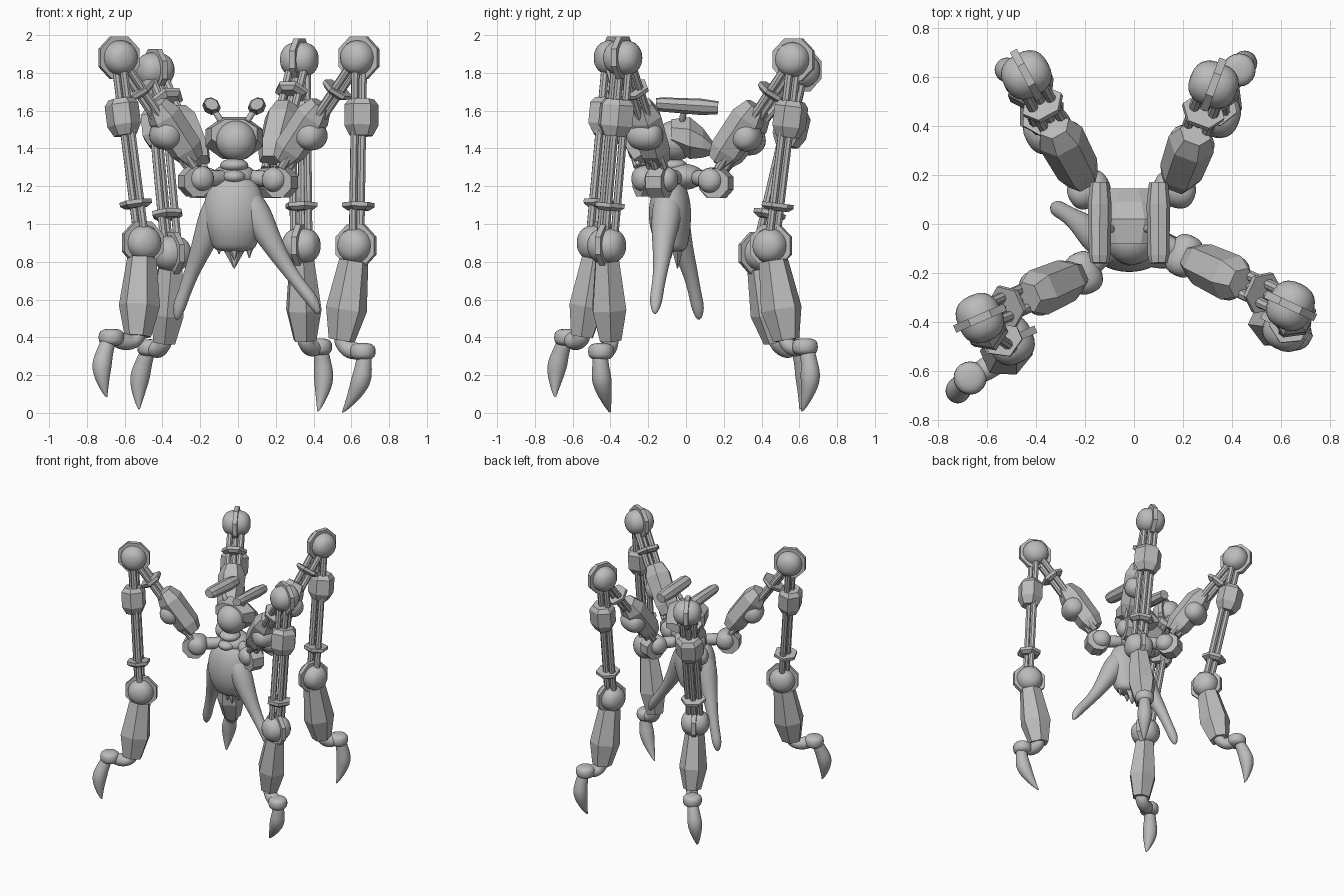
import bpy, bmesh, math
from mathutils import Vector, Matrix

cube = bpy.data.objects.get("Cube")
if cube:
    bpy.data.objects.remove(cube)

grey = bpy.data.materials.new("plain_grey")
grey.use_nodes = True
GREY = (0.5, 0.5, 0.5, 1)
grey.diffuse_color = GREY
grey.node_tree.nodes["Principled BSDF"].inputs["Base Color"].default_value = GREY
UP = Vector((0, 0, 1))


def frame(origin, axis, side):
    """Local z runs along axis, local x close to side."""
    z = axis.normalized()
    y = z.cross(side).normalized()
    x = y.cross(z)
    m = Matrix((x, y, z)).transposed().to_4x4()
    m.translation = origin
    return m


def skin(name, rings, smooth=False, subdivide=0):
    """Bridge rings of points and cap both ends."""
    bm = bmesh.new()
    rows = [[bm.verts.new(p) for p in ring] for ring in rings]
    n = len(rows[0])
    for a, b in zip(rows, rows[1:]):
        for i in range(n):
            j = (i + 1) % n
            bm.faces.new((a[i], a[j], b[j], b[i]))
    bm.faces.new(rows[0])
    bm.faces.new(rows[-1])
    bmesh.ops.recalc_face_normals(bm, faces=bm.faces)
    me = bpy.data.meshes.new(name)
    bm.to_mesh(me)
    bm.free()
    me.materials.append(grey)
    for p in me.polygons:
        p.use_smooth = smooth
    ob = bpy.data.objects.new(name, me)
    bpy.context.collection.objects.link(ob)
    if subdivide:
        mod = ob.modifiers.new("Smooth", "SUBSURF")
        mod.levels = mod.render_levels = subdivide


def loft(name, m, sections, n=6, turn=0.0, smooth=False, subdivide=0):
    """Sections are (z, half_x, half_y, shift_y)."""
    angles = [turn + math.tau * i / n for i in range(n)]
    rings = [[m @ Vector((rx * math.cos(a), ry * math.sin(a) + dy, z)) for a in angles]
             for z, rx, ry, dy in sections]
    skin(name, rings, smooth, subdivide)


def tube(name, points, radii, subdivide=2):
    pts = [Vector(p) for p in points]
    rings = []
    for i, p in enumerate(pts):
        t = pts[min(i + 1, len(pts) - 1)] - pts[max(i - 1, 0)]
        side = Vector((0, 1, 0)) if abs(t.normalized().y) < 0.8 else Vector((1, 0, 0))
        m = frame(p, t, side)
        rings.append([m @ Vector((radii[i] * math.cos(math.tau * k / 8),
                                  radii[i] * math.sin(math.tau * k / 8), 0)) for k in range(8)])
    skin(name, rings, True, subdivide)


def rod(name, a, b, r):
    m = frame(a, b - a, Vector((0.3, 1, 0.2)))
    loft(name, m, [(0, r, r, 0), ((b - a).length, r, r, 0)], 8)


def ball(name, p, r, axis, half, power=1.0):
    """Ball of the given half length; a power below 1 makes it barrel shaped."""
    side = Vector((1, 0, 0)) if abs(axis.x) < 0.8 else Vector((0, 1, 0))
    sections = []
    for i in range(13):
        a = math.pi * (i / 12 - 0.5)
        z = math.copysign(abs(math.sin(a)) ** power, a) * half
        w = max(r * abs(math.cos(a)) ** power, 0.003)
        sections.append((z, w, w, 0))
    loft(name, frame(p, axis, side), sections, 20, 0, True)


def disc(name, p, axis, r, thick):
    m = frame(p, axis, UP)
    h = thick / 2
    loft(name, m, [(-h, r, r, 0), (h, r, r, 0)], 8, math.pi / 8)


def rod_bundle(name, a, b, side, out):
    for k, offset in enumerate((side * 0.041, side * -0.041, out * 0.025)):
        rod(f"{name}_{k + 1}", a + offset, b + offset, 0.022)


def collar(name, p, axis, side):
    loft(name, frame(p, axis, side),
         [(-0.018, 0.09, 0.085, 0), (0.004, 0.09, 0.085, 0), (0.022, 0.06, 0.06, 0)])


def leg(tag, hip, knee, ankle, shin_end, foot, tip):
    hip, knee, ankle, shin_end, foot, tip = map(Vector, (hip, knee, ankle, shin_end, foot, tip))
    out = Vector((knee.x - hip.x, knee.y - hip.y, 0)).normalized()
    side = UP.cross(out)

    # hip joint and its link to the hub
    tube(tag + "_hip_link", [(hip.x * 0.2, hip.y * 0.3, 1.25), (hip.x * 0.6, hip.y * 0.6, 1.24), hip],
         [0.05, 0.045, 0.055], 1)
    ball(tag + "_hip_ball", hip, 0.07, side, 0.088, 0.75)
    disc(tag + "_hip_plate", hip + out * 0.025 - UP * 0.015, side, 0.085, 0.09)

    # thigh: pod, ball, rods and collar
    thigh = knee - hip
    length = thigh.length
    m = frame(hip, thigh, side)
    inward = -0.03
    if m.col[1].to_3d().dot(out) < 0:
        inward = 0.03
    loft(tag + "_thigh_pod", m, [(length * 0.13, 0.068, 0.06, inward), (length * 0.22, 0.09, 0.09, inward),
                                 (length * 0.49, 0.098, 0.092, inward), (length * 0.59, 0.066, 0.06, inward)])
    ball(tag + "_thigh_ball", hip + thigh * 0.36 + out * 0.03, 0.078, side, 0.095, 0.8)
    rod_bundle(tag + "_thigh_rod", hip + thigh * 0.1, knee, side, out)
    collar(tag + "_thigh_collar", hip + thigh * 0.73, -thigh, side)

    # knee and ankle joints
    for name, p in (("knee", knee), ("ankle", ankle)):
        ball(f"{tag}_{name}_ball", p, 0.094, side, 0.1, 0.8)
        disc(f"{tag}_{name}_plate", p, side, 0.122, 0.032)

    # shank: rods, housing and collar
    shank = ankle - knee
    rod_bundle(tag + "_shank_rod", knee, ankle, side, out)
    m = frame(knee + out * 0.02, shank, side)
    loft(tag + "_shank_housing", m, [(0.22, 0.075, 0.065, 0), (0.25, 0.1, 0.088, 0),
                                     (0.36, 0.1, 0.088, 0), (0.415, 0.065, 0.06, 0)])
    collar(tag + "_shank_collar", knee + shank * 0.79 + out * 0.01, shank, side)

    # shin shell
    shin = shin_end - ankle
    d = shin.length
    loft(tag + "_shin", frame(ankle, shin, side),
         [(0.08, 0.07, 0.08, 0), (d * 0.68, 0.1, 0.112, 0), (d * 1.01, 0.064, 0.072, 0)])

    # foot and claw
    flow = Vector((foot.x - shin_end.x, foot.y - shin_end.y, 0)).normalized()
    dip = shin_end.lerp(foot, 0.35) - UP * 0.04
    tube(tag + "_foot_neck", [shin_end + UP * 0.04, shin_end - UP * 0.02, dip, foot],
         [0.05, 0.05, 0.055, 0.05])
    ball(tag + "_foot_ball", foot, 0.068, UP, 0.045, 0.7)
    base = foot + flow * 0.01
    tube(tag + "_claw", [base, base.lerp(tip, 0.22) + flow * 0.025, base.lerp(tip, 0.45) + flow * 0.045,
                         base.lerp(tip, 0.68) + flow * 0.04, tip + flow * 0.01, tip],
         [0.045, 0.046, 0.062, 0.046, 0.008, 0.003])


leg("front_left", (0.205, -0.13, 1.235), (0.64, -0.335, 1.88), (0.625, -0.42, 0.885),
    (0.55, -0.40, 0.39), (0.66, -0.45, 0.325), (0.55, -0.40, 0.005))
leg("front_right", (-0.205, -0.20, 1.24), (-0.63, -0.385, 1.88), (-0.505, -0.475, 0.90),
    (-0.53, -0.55, 0.41), (-0.67, -0.63, 0.40), (-0.69, -0.69, 0.085))
leg("back_left", (0.165, 0.14, 1.23), (0.325, 0.57, 1.87), (0.335, 0.45, 0.885),
    (0.355, 0.53, 0.39), (0.43, 0.63, 0.35), (0.42, 0.61, 0.01))
leg("back_right", (-0.185, 0.14, 1.23), (-0.44, 0.61, 1.815), (-0.35, 0.385, 0.845),
    (-0.39, 0.48, 0.38), (-0.465, 0.585, 0.345), (-0.52, 0.60, 0.02))

# central hub and neck
MID = -0.02
ball("hub", Vector((MID, -0.02, 1.25)), 0.12, UP, 0.07)
ball("neck_ring", Vector((MID, -0.07, 1.31)), 0.075, UP, 0.038)
ball("throat", Vector((MID, -0.11, 1.25)), 0.06, UP, 0.036)

# torso with a ragged lower hem
torso = Matrix.Translation((MID, -0.085, 0))
loft("torso", torso, [(1.25, 0.09, 0.06, 0.01), (1.2, 0.14, 0.09, 0), (1.1, 0.175, 0.12, 0),
                      (0.98, 0.165, 0.115, 0), (0.9, 0.125, 0.09, 0.01), (0.85, 0.11, 0.07, 0.02)],
     12, 0, True, 2)
for k, (x, y, z, r) in enumerate([(0, 0.035, 0.765, 0.07), (0.08, 0, 0.82, 0.045),
                                  (-0.08, 0, 0.84, 0.045), (0, -0.02, 0.81, 0.06)]):
    tip = Matrix.Translation((MID + x, -0.08 + y, z))
    loft(f"hem_spike_{k + 1}", tip, [(0, 0.003, 0.003, 0), (0.12, r, 0.04, 0)], 6)

# arms
tube("left_arm", [(0.02, -0.09, 1.17), (0.09, -0.10, 1.07), (0.165, -0.12, 0.92), (0.25, -0.13, 0.78),
                  (0.34, -0.15, 0.66), (0.40, -0.16, 0.59), (0.43, -0.165, 0.52)],
     [0.07, 0.095, 0.068, 0.044, 0.036, 0.04, 0.012])
tube("right_arm", [(-0.06, -0.08, 1.17), (-0.12, -0.07, 1.07), (-0.18, -0.03, 0.90), (-0.24, 0.02, 0.76),
                   (-0.29, 0.05, 0.62), (-0.315, 0.065, 0.55), (-0.325, 0.07, 0.49)],
     [0.07, 0.095, 0.068, 0.044, 0.036, 0.04, 0.012])

# head and faceted hood
ball("head", Vector((MID + 0.01, -0.06, 1.44)), 0.108, UP, 0.108)
hood = frame(Vector((MID, 0, 1.455)), Vector((0, 1, 0)), Vector((1, 0, 0)))
loft("hood", hood, [(-0.08, 0.13, 0.08, -0.025), (0.02, 0.165, 0.12, 0),
                    (0.09, 0.135, 0.085, 0.025), (0.145, 0.1, 0.035, 0.055)], 8, math.pi / 8)

# sensor pods on stems
for tag, s in (("left", 1), ("right", -1)):
    top = Vector((MID + s * 0.12, 0, 1.625))
    tube(tag + "_sensor_stem", [(MID + s * 0.06, -0.02, 1.53), (MID + s * 0.085, -0.02, 1.57), top],
         [0.02, 0.018, 0.018], 1)
    pod = frame(top, Vector((0, 1, -0.06)), Vector((1, 0, s * 0.5)))
    loft(tag + "_sensor_pod", pod, [(-0.16, 0.038, 0.03, 0), (-0.13, 0.046, 0.036, 0),
                                    (0.08, 0.05, 0.042, 0), (0.17, 0.04, 0.034, 0)], 8, math.pi / 8)
